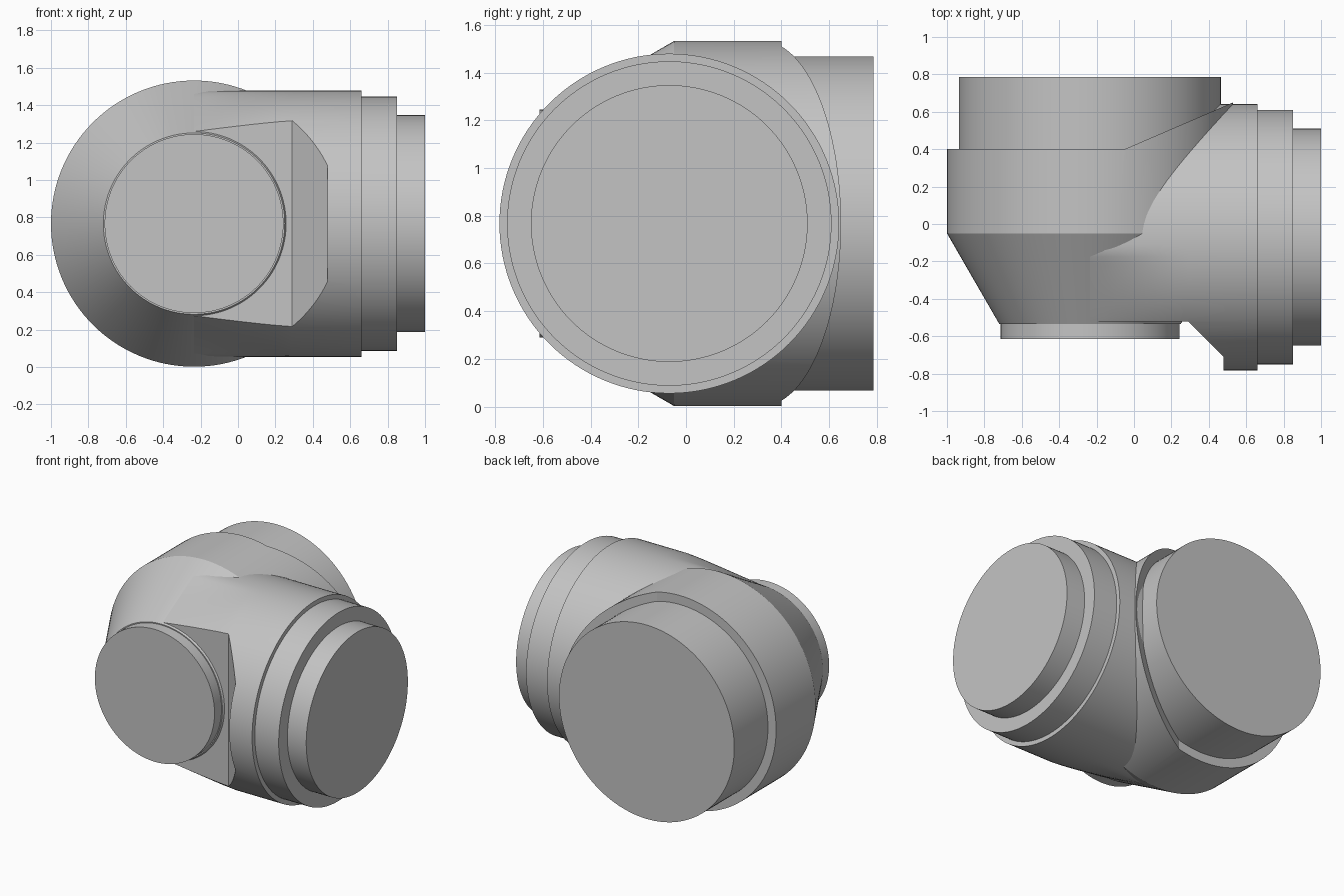
import bpy, bmesh, math
from mathutils import Vector

cube = bpy.data.objects.get("Cube")
if cube:
    bpy.data.objects.remove(cube, do_unlink=True)

grey = bpy.data.materials.new("light grey")
grey.use_nodes = True
colour = (0.55, 0.55, 0.55, 1)
grey.diffuse_color = colour
grey.node_tree.nodes["Principled BSDF"].inputs["Base Color"].default_value = colour

SIDES = 128
MID_Z = 0.767      # shared height of both axes
HUB_X = -0.235     # axis of the hub, running along y
ARM_Y = -0.07      # axis of the arm, running along x


def make_object(name, bm):
    bmesh.ops.recalc_face_normals(bm, faces=bm.faces[:])
    mesh = bpy.data.meshes.new(name)
    bm.to_mesh(mesh)
    bm.free()
    mesh.materials.append(grey)
    ob = bpy.data.objects.new(name, mesh)
    bpy.context.collection.objects.link(ob)
    return ob


def turned(name, profile, place):
    """Closed solid from (distance, radius) rings; place maps a ring point to space."""
    bm = bmesh.new()
    rings = []
    for d, r in profile:
        angles = [2 * math.pi * i / SIDES for i in range(SIDES)]
        rings.append([bm.verts.new(place(d, r * math.cos(a), r * math.sin(a))) for a in angles])
    for a, b in zip(rings, rings[1:]):
        for i in range(SIDES):
            j = (i + 1) % SIDES
            bm.faces.new((a[i], a[j], b[j], b[i]))
    bm.faces.new(rings[0])
    bm.faces.new(rings[-1])
    return make_object(name, bm)


def cut(ob, outline):
    """Remove a tall prism with the given (x, y) outline."""
    bm = bmesh.new()
    face = bm.faces.new([bm.verts.new((x, y, -1)) for x, y in outline])
    new = bmesh.ops.extrude_face_region(bm, geom=[face])["geom"]
    bmesh.ops.translate(bm, vec=(0, 0, 4), verts=[v for v in new if isinstance(v, bmesh.types.BMVert)])
    cutter = make_object("cutter", bm)
    cutter.hide_render = True
    mod = ob.modifiers.new("cut", "BOOLEAN")
    mod.operation = "DIFFERENCE"
    mod.solver = "EXACT"
    mod.object = cutter
    bpy.context.view_layer.objects.active = ob
    bpy.ops.object.modifier_apply(modifier=mod.name)
    bpy.data.objects.remove(cutter, do_unlink=True)


def hub_point(d, u, v):
    return Vector((HUB_X + u, d, MID_Z + v))


def cone_radius(y):
    return 0.765 + (y + 0.05) / 0.485 * 0.28


def arm_point(x, u, v):
    # The front half of the arm narrows to meet the cone
    y = ARM_Y + u
    t = max(0.0, (0.29 - x) / (0.29 - HUB_X))
    if u < 0 and t > 0:
        target = min(abs(v), max(0.0, cone_radius(y)))
        v = math.copysign(abs(v) + (target - abs(v)) * t ** 1.2, v)
    return Vector((x, y, MID_Z + v))


# Hub: tapered front, round middle, sloping shoulder at the back
hub = turned("hub", [(-0.535, 0.485), (-0.05, 0.765), (0.66, 0.765)], hub_point)
cut(hub, [(-1.3, 0.40), (-0.05, 0.40), (0.53, 0.65), (0.65, 0.70), (0.65, 1.2), (-1.3, 1.2)])

nose = turned("front_disc", [(-0.5, 0.478), (-0.615, 0.478)], hub_point)
collar = turned("back_collar", [(0.2, 0.70), (0.785, 0.70)], hub_point)

# Arm: round branch with a flat, chamfered recess in front
steps = 7
taper = [(HUB_X + (0.29 - HUB_X) * i / steps, 0.712) for i in range(steps + 1)]
arm = turned("side_arm", taper + [(0.66, 0.712)], arm_point)
cut(arm, [(-0.6, -0.522), (0.29, -0.522), (0.478, -0.71), (0.478, -1.2), (-0.6, -1.2)])

ring = turned("arm_ring", [(0.55, 0.68), (0.85, 0.68)], arm_point)
end = turned("arm_end", [(0.75, 0.58), (1.0, 0.58)], arm_point)

# Smooth round walls, crisp edges
for ob in bpy.context.selected_objects:
    ob.select_set(False)
for ob in (hub, nose, collar, arm, ring, end):
    ob.select_set(True)
bpy.context.view_layer.objects.active = hub
bpy.ops.object.shade_smooth_by_angle(angle=math.radians(20))
